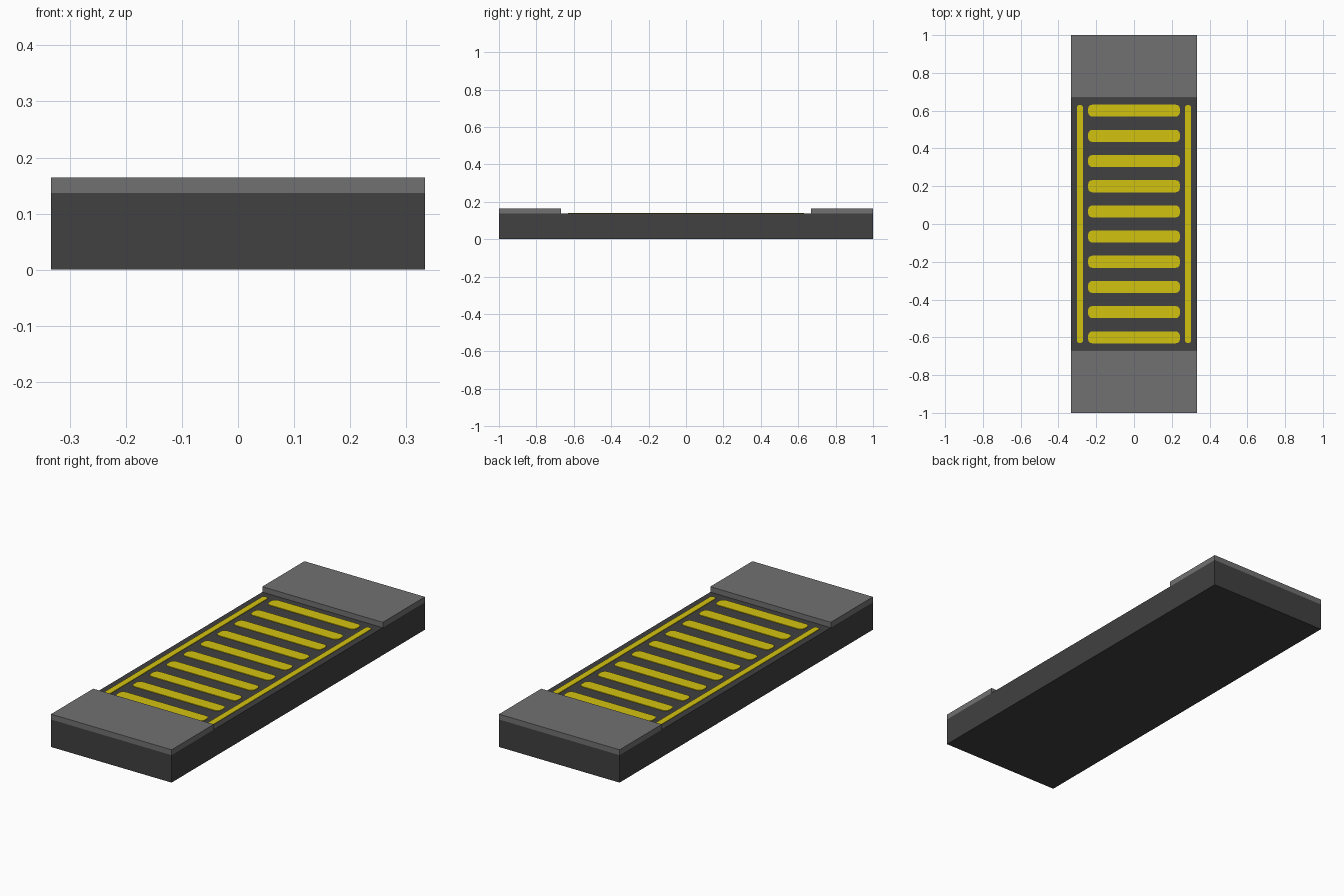
import bpy, bmesh, math

if "Cube" in bpy.data.objects:
    bpy.data.objects.remove(bpy.data.objects["Cube"])

def material(name, rgb):
    m = bpy.data.materials.new(name)
    m.diffuse_color = (*rgb, 1)
    m.use_nodes = True
    m.node_tree.nodes["Principled BSDF"].inputs["Base Color"].default_value = m.diffuse_color
    return m

DARK = material("dark grey", (0.052, 0.052, 0.052))
GREY = material("mid grey", (0.165, 0.165, 0.165))
YELLOW = material("yellow", (0.65, 0.54, 0.005))

W, TOP, CAP_TOP, CAP_Y = 0.333, 0.137, 0.164, 0.667

def finish(name, bm, mat):
    bmesh.ops.recalc_face_normals(bm, faces=bm.faces)
    me = bpy.data.meshes.new(name)
    bm.to_mesh(me)
    bm.free()
    me.materials.append(mat)
    ob = bpy.data.objects.new(name, me)
    bpy.context.collection.objects.link(ob)

def plate(name, x0, x1, y0, y1, z0, z1, mat, r=0):
    """Flat slab, with optional rounded corners of radius r."""
    pts = [(x1, y1), (x0, y1), (x0, y0), (x1, y0)]
    if r:
        centres = [(x1 - r, y1 - r), (x0 + r, y1 - r), (x0 + r, y0 + r), (x1 - r, y0 + r)]
        pts = []
        for i, (cx, cy) in enumerate(centres):
            for k in range(4):
                a = math.pi / 2 * (i + k / 3)
                pts.append((cx + r * math.cos(a), cy + r * math.sin(a)))
    bm = bmesh.new()
    face = bm.faces.new([bm.verts.new((x, y, z0)) for x, y in pts])
    ext = bmesh.ops.extrude_face_region(bm, geom=[face], use_keep_orig=True)
    verts = [v for v in ext["geom"] if isinstance(v, bmesh.types.BMVert)]
    bmesh.ops.translate(bm, verts=verts, vec=(0, 0, z1 - z0))
    finish(name, bm, mat)

# Base block and raised end caps
plate("base", -W, W, -1, 1, 0, TOP, DARK)
plate("front_end_cap", -W, W, -1, -CAP_Y, TOP, CAP_TOP, GREY)
plate("back_end_cap", -W, W, CAP_Y, 1, TOP, CAP_TOP, GREY)

# Painted cross bars
for i in range(10):
    y = -0.6 + i * 0.4 / 3
    plate(f"cross_bar_{i + 1}", -0.243, 0.243, y - 0.032, y + 0.032,
          TOP, TOP + 0.003, YELLOW, 0.022)

# Painted side lines
for side, x in (("left", -0.286), ("right", 0.286)):
    plate(f"{side}_line", x - 0.0155, x + 0.0155, -0.63, 0.63,
          TOP, TOP + 0.003, YELLOW, 0.012)
